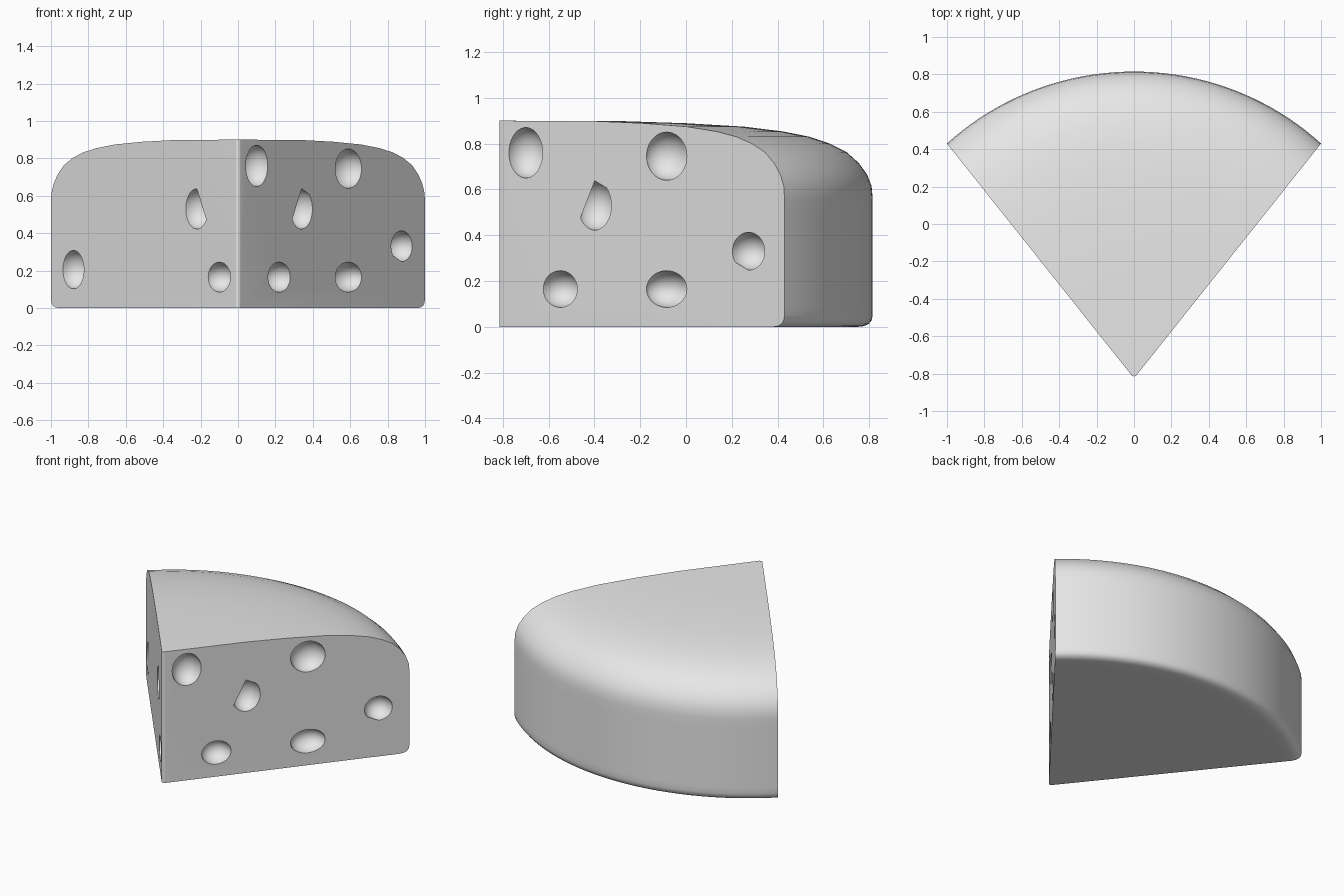
import bpy, bmesh, math
from mathutils import Matrix, Vector

if "Cube" in bpy.data.objects:
    bpy.data.objects.remove(bpy.data.objects["Cube"], do_unlink=True)

# One plain grey for the whole wedge
grey = bpy.data.materials.new("plain_grey")
grey.use_nodes = True
grey.diffuse_color = (0.8, 0.8, 0.8, 1)
grey.node_tree.nodes["Principled BSDF"].inputs["Base Color"].default_value = (0.8, 0.8, 0.8, 1)

TIP = Vector((0, -0.825, 0))      # where the two cut faces would meet
HALF = math.atan2(1.0, 1.255)     # half of the wedge angle
FILLET = 0.018                    # rounding of the front edge
COLUMNS = 40

# Section through the wedge: (fraction of the radius, height)
PROFILE = [(0, .9), (.33, .898), (.5, .889), (.655, .874), (.76, .853), (.83, .83),
           (.885, .80), (.93, .763), (.963, .715), (.985, .665), (.997, .615),
           (1, .56), (1, .5), (1, .09), (1, .05), (.997, .028), (.989, .012),
           (.976, .003), (.96, 0), (.93, 0), (0, 0)]


def inner_radius(a):
    """Distance from the tip to the rounded front edge."""
    d = FILLET / math.sin(HALF)
    return d * math.cos(a) - math.sqrt(max(0, FILLET ** 2 - (d * math.sin(a)) ** 2))


def outer_radius(a):
    """Distance from the tip to the rind, slightly shorter at the corners."""
    return 1.64 - 0.035 * (a / HALF) ** 2


def new_object(name, bm):
    mesh = bpy.data.meshes.new(name)
    bmesh.ops.recalc_face_normals(bm, faces=bm.faces)
    bm.to_mesh(mesh)
    bm.free()
    mesh.materials.append(grey)
    obj = bpy.data.objects.new(name, mesh)
    bpy.context.collection.objects.link(obj)
    return obj


# Wedge body: sweep the section from one cut face to the other
bm = bmesh.new()
columns = []
for i in range(COLUMNS + 1):
    a = HALF * (2 * i / COLUMNS - 1)
    r0, r1 = inner_radius(a), outer_radius(a)
    column = []
    for t, z in PROFILE:
        r = r0 + t * (r1 - r0)
        column.append(bm.verts.new(TIP + Vector((r * math.sin(a), r * math.cos(a), z))))
    columns.append(column)
n = len(PROFILE)
for left, right in zip(columns, columns[1:]):
    for j in range(n):
        k = (j + 1) % n
        bm.faces.new((left[j], left[k], right[k], right[j]))
bm.faces.new(columns[0])
bm.faces.new(columns[-1])
wedge = new_object("cheese_wedge", bm)

# Holes centred on the cut faces: x, z, width along the face, height
HOLES = [(.10, .76, .188, .22), (.59, .745, .225, .21), (.34, .53, .185, .215),
         (.875, .33, .18, .165), (.22, .165, .19, .16), (.59, .165, .225, .16),
         (-.74, .52, .23, .20), (-.22, .53, .19, .215), (-.46, .33, .185, .165),
         (-.88, .205, .18, .205), (-.10, .165, .19, .16)]
bm = bmesh.new()
for x, z, width, height in HOLES:
    side = math.copysign(1, x)
    center = TIP + Vector((x, abs(x) / math.tan(HALF), z))
    turn = Matrix.Rotation(side * (math.pi / 2 - HALF), 4, 'Z')
    size = Matrix.Diagonal((width / 2, 0.095, height / 2, 1))
    bmesh.ops.create_uvsphere(bm, u_segments=32, v_segments=20, radius=1,
                              matrix=Matrix.Translation(center) @ turn @ size)
cutter = new_object("hole_cutter", bm)
cutter.hide_render = True

# Cut the holes, then drop the cutter
bpy.ops.object.select_all(action='DESELECT')
wedge.select_set(True)
bpy.context.view_layer.objects.active = wedge
cut = wedge.modifiers.new("holes", 'BOOLEAN')
cut.operation = 'DIFFERENCE'
cut.solver = 'EXACT'
cut.object = cutter
bpy.ops.object.modifier_apply(modifier=cut.name)
bpy.data.objects.remove(cutter, do_unlink=True)
bpy.ops.object.shade_smooth_by_angle(angle=math.radians(30))
